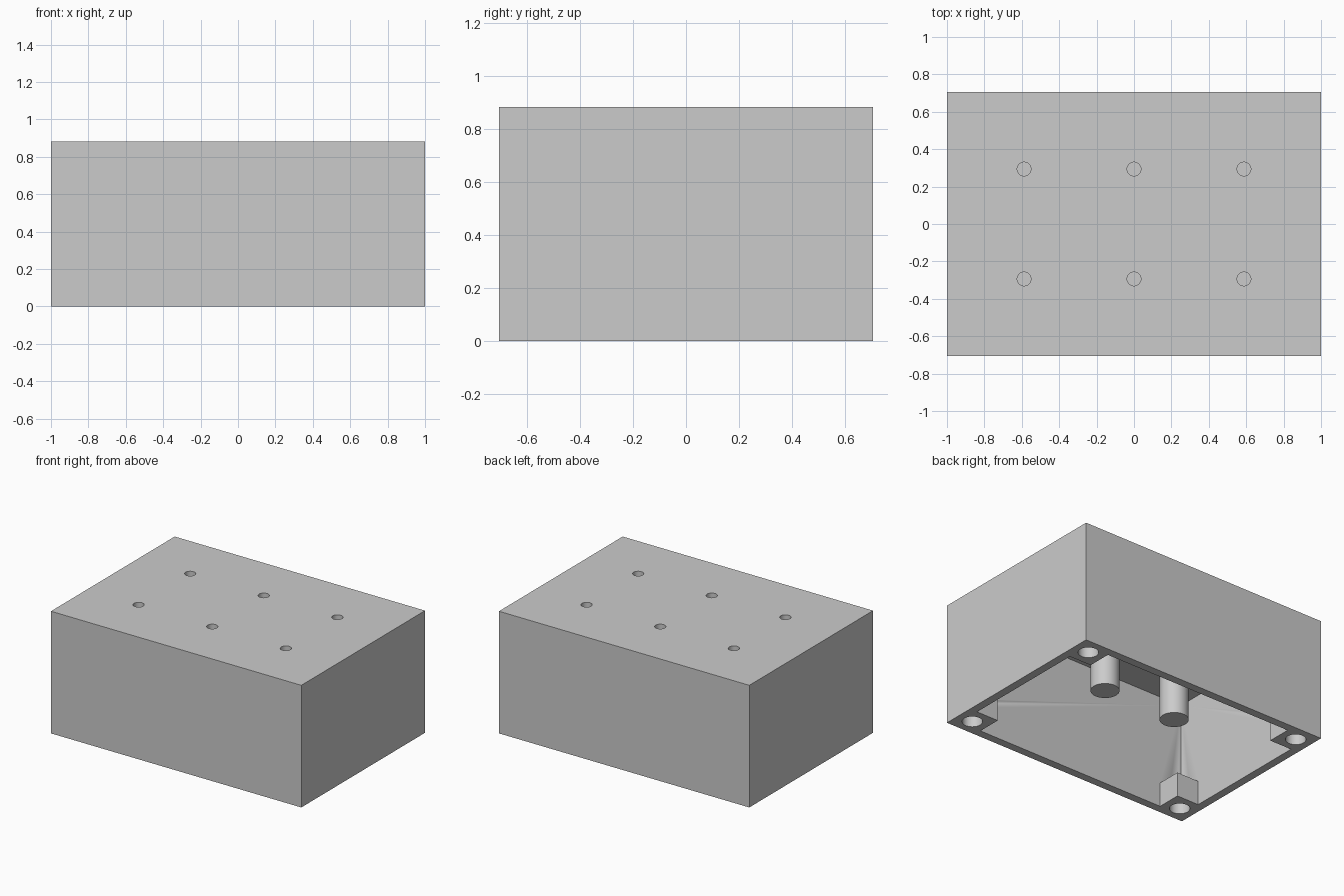
import bpy
import bmesh
from mathutils import Matrix, Vector

start = bpy.data.objects.get("Cube")
if start:
    bpy.data.objects.remove(start, do_unlink=True)

# Main dimensions
HALF_X, HALF_Y, HEIGHT = 1.0, 0.706, 0.882
WALL = 0.059
CEILING = HEIGHT - WALL
BLOCK, BLOCK_TOP = 0.235, 0.176
CORNER_HOLE_RADIUS = 0.067
BOSS_RADIUS, BOSS_BOTTOM = 0.095, 0.43
PIN_HOLE_RADIUS, PIN_HOLE_BOTTOM = 0.0368, 0.49
SPACING = 0.588

CORNERS = [(sx, sy) for sx in (-1, 1) for sy in (-1, 1)]
BOSSES = [(i * SPACING, j * SPACING / 2) for i in (-1, 0, 1) for j in (-1, 1)]


def add_box(bm, low, high):
    low, high = Vector(low), Vector(high)
    matrix = Matrix.Translation((low + high) / 2) @ Matrix.Diagonal((*(high - low), 1))
    bmesh.ops.create_cube(bm, size=1, matrix=matrix)


def add_cylinder(bm, x, y, bottom, top, radius):
    bmesh.ops.create_cone(bm, cap_ends=True, segments=48, radius1=radius, radius2=radius,
                          depth=top - bottom,
                          matrix=Matrix.Translation((x, y, (bottom + top) / 2)))


def make_object(name, bm):
    mesh = bpy.data.meshes.new(name)
    bm.to_mesh(mesh)
    bm.free()
    obj = bpy.data.objects.new(name, mesh)
    bpy.context.collection.objects.link(obj)
    return obj


def combine(target, tool, operation):
    tool.hide_render = True
    mod = target.modifiers.new(tool.name, 'BOOLEAN')
    mod.operation = operation
    mod.solver = 'EXACT'
    mod.object = tool
    bpy.context.view_layer.objects.active = target
    bpy.ops.object.modifier_apply(modifier=mod.name)
    bpy.data.objects.remove(tool, do_unlink=True)


# Outer box
bm = bmesh.new()
add_box(bm, (-HALF_X, -HALF_Y, 0), (HALF_X, HALF_Y, HEIGHT))
enclosure = make_object("enclosure", bm)

# Cavity, open underneath
bm = bmesh.new()
inner_x, inner_y = HALF_X - WALL, HALF_Y - WALL
add_box(bm, (-inner_x, -inner_y, -0.1), (inner_x, inner_y, CEILING))
combine(enclosure, make_object("cavity", bm), 'DIFFERENCE')

# Corner blocks and hanging bosses
bm = bmesh.new()
for sx, sy in CORNERS:
    xs = sorted((sx * (HALF_X - WALL / 2), sx * (HALF_X - BLOCK)))
    ys = sorted((sy * (HALF_Y - WALL / 2), sy * (HALF_Y - BLOCK)))
    add_box(bm, (xs[0], ys[0], 0), (xs[1], ys[1], BLOCK_TOP))
for x, y in BOSSES:
    add_cylinder(bm, x, y, BOSS_BOTTOM, CEILING + WALL / 2, BOSS_RADIUS)
combine(enclosure, make_object("blocks_and_bosses", bm), 'UNION')

# Screw holes in the corner blocks and pin holes in the lid
bm = bmesh.new()
for sx, sy in CORNERS:
    add_cylinder(bm, sx * (HALF_X - BLOCK / 2), sy * (HALF_Y - BLOCK / 2),
                 -0.1, BLOCK_TOP + 0.002, CORNER_HOLE_RADIUS)
for x, y in BOSSES:
    add_cylinder(bm, x, y, PIN_HOLE_BOTTOM, HEIGHT + 0.1, PIN_HOLE_RADIUS)
combine(enclosure, make_object("holes", bm), 'DIFFERENCE')

# Single grey plastic
grey = bpy.data.materials.new("light_grey")
colour = (0.6, 0.6, 0.6, 1)
grey.use_nodes = True
grey.diffuse_color = colour
grey.node_tree.nodes["Principled BSDF"].inputs["Base Color"].default_value = colour
enclosure.data.materials.clear()
enclosure.data.materials.append(grey)
for face in enclosure.data.polygons:
    face.material_index = 0

# Round walls smooth, corners sharp
bpy.ops.object.select_all(action='DESELECT')
enclosure.select_set(True)
bpy.context.view_layer.objects.active = enclosure
bpy.ops.object.shade_smooth_by_angle()
